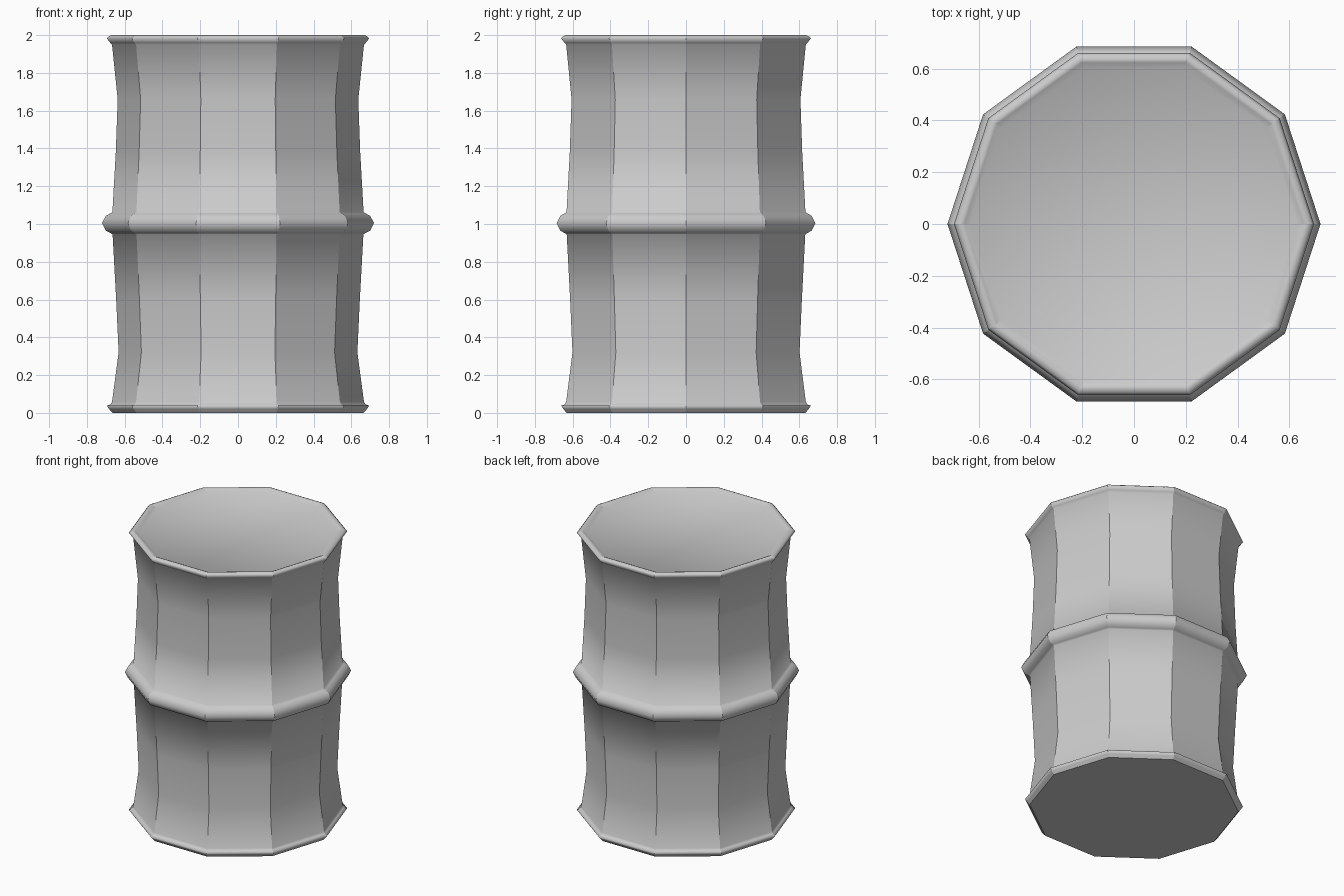
import bpy, bmesh
from math import cos, sin, pi

if "Cube" in bpy.data.objects:
    bpy.data.objects.remove(bpy.data.objects["Cube"])

SIDES = 10

# Barrel outline as (corner radius, height): base rim, lower wall, hoop, upper wall, top rim, lid step
profile = [
    (0.665, 0.0), (0.682, 0.02), (0.695, 0.038), (0.675, 0.045), (0.667, 0.058),
    (0.632, 0.32), (0.645, 0.60), (0.664, 0.945),
    (0.675, 0.952), (0.70, 0.965), (0.72, 1.005), (0.70, 1.043), (0.678, 1.055), (0.665, 1.062),
    (0.647, 1.38), (0.637, 1.66), (0.667, 1.95),
    (0.677, 1.96), (0.695, 1.983), (0.685, 1.993), (0.67, 2.0),
    (0.655, 1.995), (0.632, 1.98),
]

bm = bmesh.new()
rings = [[bm.verts.new((r * cos(2 * pi * i / SIDES), r * sin(2 * pi * i / SIDES), z))
          for i in range(SIDES)] for r, z in profile]

# Walls between neighbouring rings
for a, b in zip(rings, rings[1:]):
    for i in range(SIDES):
        j = (i + 1) % SIDES
        bm.faces.new((a[i], a[j], b[j], b[i])).smooth = True
    # Crisp upright corners between staves
    for va, vb in zip(a, b):
        bm.edges.get((va, vb)).smooth = False

# Base and lid
base = bm.faces.new(rings[0][::-1])
for e in base.edges:
    e.smooth = False
bm.faces.new(rings[-1]).smooth = True

mesh = bpy.data.meshes.new("barrel")
bm.to_mesh(mesh)
bm.free()
barrel = bpy.data.objects.new("barrel", mesh)
bpy.context.collection.objects.link(barrel)
